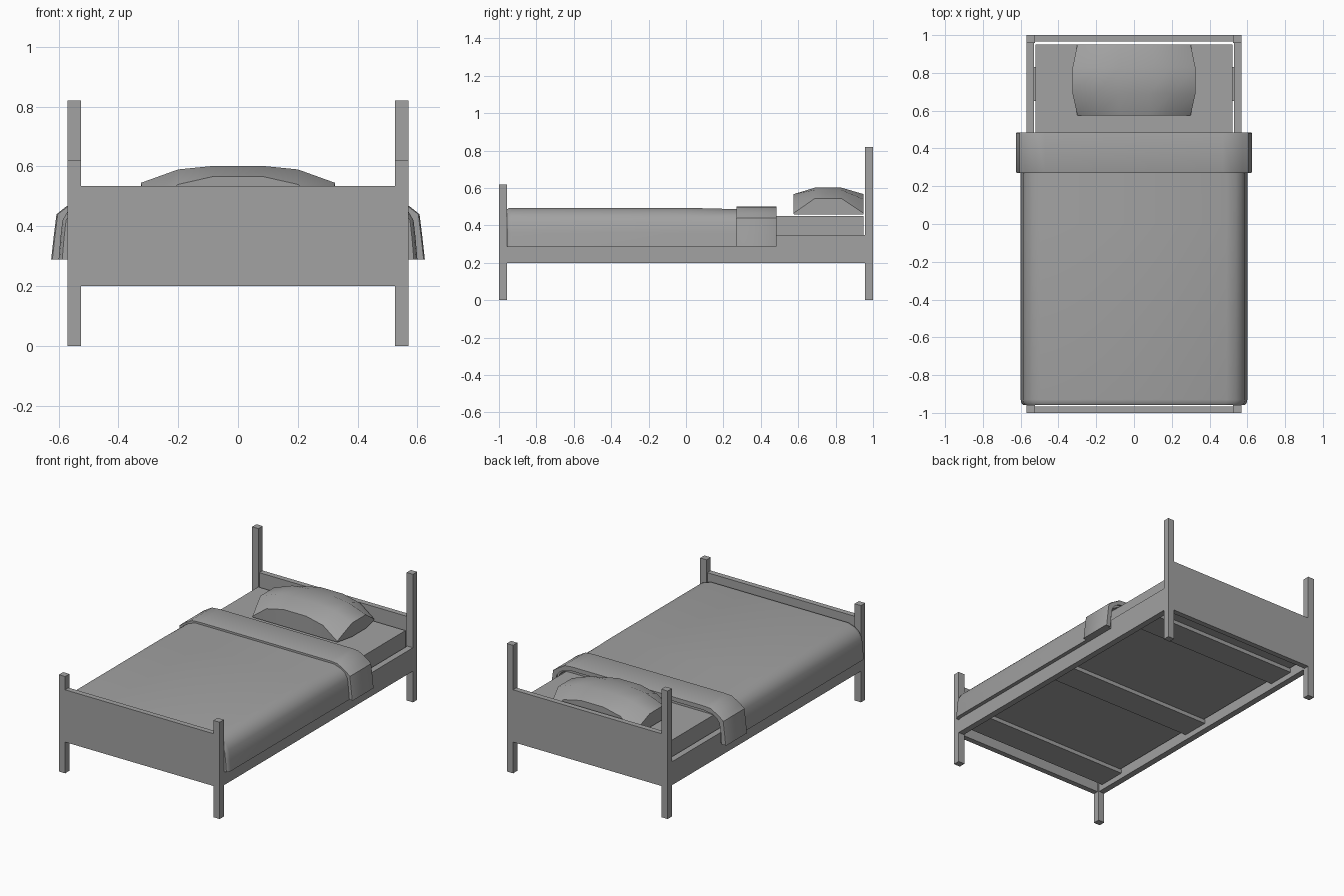
import bpy
import bmesh
from math import radians

cube = bpy.data.objects.get("Cube")
if cube:
    bpy.data.objects.remove(cube, do_unlink=True)

grey = bpy.data.materials.new("plain_grey")
grey.use_nodes = True
colour = (0.36, 0.36, 0.36, 1)
grey.diffuse_color = colour
grey.node_tree.nodes["Principled BSDF"].inputs["Base Color"].default_value = colour


def finish(name, bm, smooth=False):
    bmesh.ops.recalc_face_normals(bm, faces=bm.faces)
    mesh = bpy.data.meshes.new(name)
    bm.to_mesh(mesh)
    bm.free()
    mesh.materials.append(grey)
    obj = bpy.data.objects.new(name, mesh)
    bpy.context.collection.objects.link(obj)
    if smooth:
        bpy.ops.object.select_all(action="DESELECT")
        obj.select_set(True)
        bpy.context.view_layer.objects.active = obj
        bpy.ops.object.shade_smooth_by_angle(angle=radians(30))
    return obj


def box(name, x, y, z):
    """Box from (low, high) ranges on each axis."""
    bm = bmesh.new()
    bmesh.ops.create_cube(bm, size=1)
    for v in bm.verts:
        v.co = [(a + b) / 2 + c * (b - a) for (a, b), c in zip((x, y, z), v.co)]
    return finish(name, bm)


def loft(name, rings):
    """Skin closed rings of equal length and cap both ends."""
    bm = bmesh.new()
    loops = [[bm.verts.new(p) for p in ring] for ring in rings]
    n = len(loops[0])
    for a, b in zip(loops, loops[1:]):
        for i in range(n):
            j = (i + 1) % n
            bm.faces.new((a[i], a[j], b[j], b[i]))
    bm.faces.new(loops[0])
    bm.faces.new(loops[-1])
    return finish(name, bm, smooth=True)


def draped(name, outer, inner, stations):
    """Cloth over the bed; stations are (y, inset, drop)."""
    def mirrored(half):
        return half + [(-x, z) for x, z in reversed(half)]
    section = mirrored(outer) + mirrored(inner)[::-1]
    rings = []
    for y, inset, drop in stations:
        rings.append([(x - inset * (1 if x > 0 else -1), y,
                       z - (drop if z > 0.46 else 0)) for x, z in section])
    return loft(name, rings)


# Posts
for side, s in (("left", 1), ("right", -1)):
    px = sorted((s * 0.525, s * 0.57))
    box(side + "_head_post", px, (0.957, 1), (0, 0.82))
    box(side + "_foot_post", px, (-1, -0.957), (0, 0.62))
    box(side + "_rail", sorted((s * 0.53, s * 0.57)), (-0.957, 0.957), (0.2, 0.35))

# End boards
box("headboard", (-0.525, 0.525), (0.965, 1), (0.2, 0.535))
box("footboard", (-0.525, 0.525), (-1, -0.965), (0.2, 0.535))

# Slats and mattress
for i, y in enumerate((-0.84, -0.06, 0.74)):
    box(f"slat_{i + 1}", (-0.53, 0.53), (y - 0.09, y + 0.09), (0.235, 0.26))
box("mattress", (-0.522, 0.522), (-0.95, 0.95), (0.26, 0.45))

# Blanket
draped("blanket",
       [(0.6, 0.288), (0.594, 0.36), (0.587, 0.42), (0.568, 0.452),
        (0.54, 0.478), (0.49, 0.494)],
       [(0.575, 0.288), (0.573, 0.36), (0.568, 0.42), (0.552, 0.438),
        (0.525, 0.451), (0.49, 0.453)],
       [(-0.957, 0.012, 0.008), (-0.948, 0.004, 0.002), (-0.93, 0, 0),
        (0, 0, 0), (0.27, 0, 0.007), (0.47, 0, 0.007)])

# Turned-back fold
draped("blanket_fold",
       [(0.625, 0.288), (0.617, 0.36), (0.607, 0.44), (0.575, 0.466),
        (0.52, 0.498), (0.47, 0.502)],
       [(0.595, 0.288), (0.59, 0.36), (0.58, 0.42), (0.56, 0.445),
        (0.53, 0.465), (0.47, 0.475)],
       [(0.27, 0.004, 0.002), (0.277, 0, 0), (0.478, 0, 0), (0.485, 0.004, 0.002)])

# Pillow: (edge x, middle x, edge height, middle height)
half = [(0.08, 0.08, 0.567, 0.602), (0.2, 0.2, 0.54, 0.59), (0.3, 0.325, 0.465, 0.545)]
spans = [(-a, -b, c, d) for a, b, c, d in reversed(half)] + half
base = 0.457
loft("pillow", [[(xe, 0.578, base), (xe, 0.575, ze), (xm, 0.69, zm), (xm, 0.83, zm),
                 (xe, 0.95, ze), (xe, 0.948, base), (xm, 0.83, base), (xm, 0.69, base)]
                for xe, xm, ze, zm in spans])
